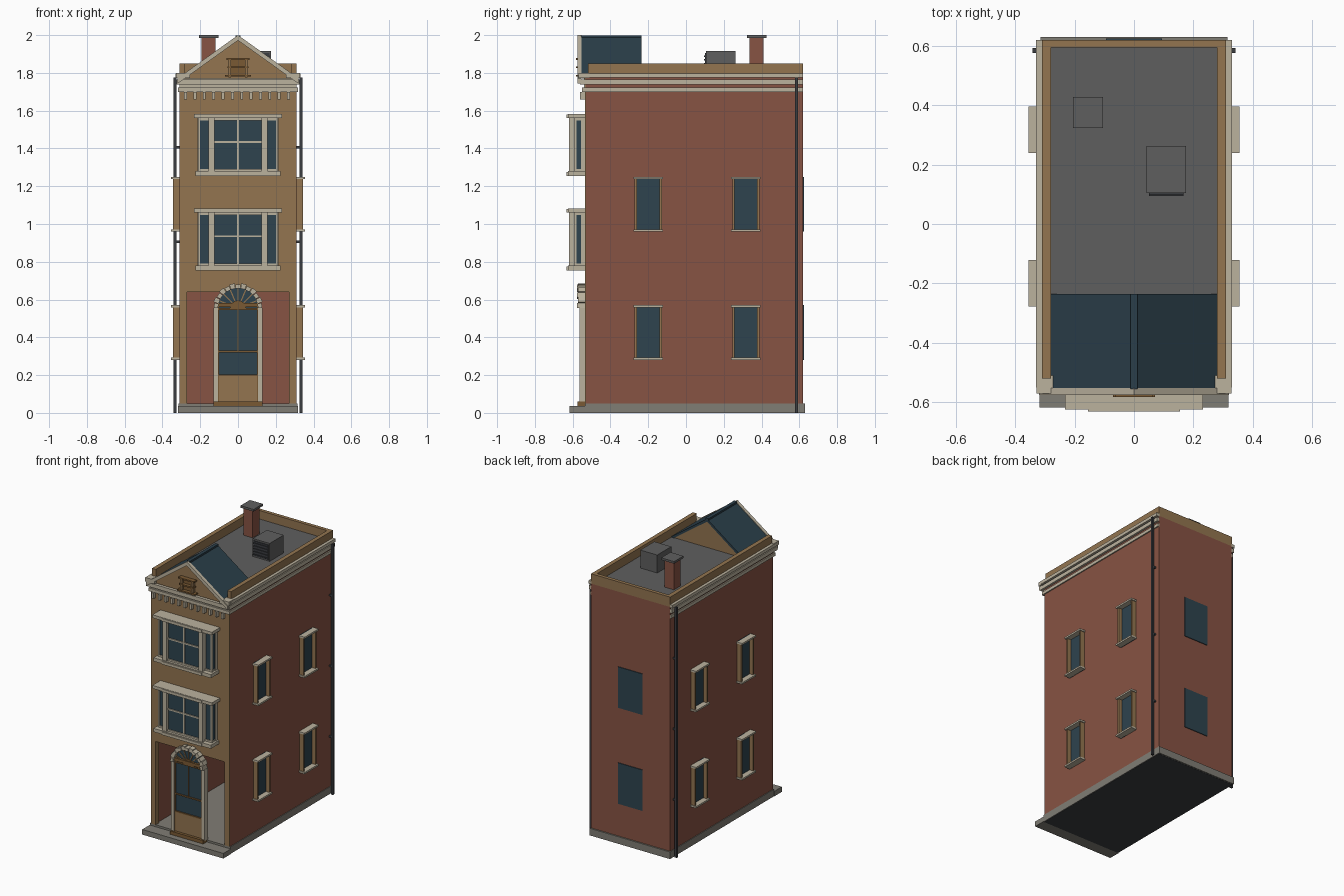
import bpy, bmesh, math
from mathutils import Matrix, Vector

cube = bpy.data.objects.get("Cube")
if cube:
    bpy.data.objects.remove(cube, do_unlink=True)


def material(name, red, green, blue):
    linear = [((c / 255 + .055) / 1.055) ** 2.4 for c in (red, green, blue)] + [1]
    mat = bpy.data.materials.new(name)
    mat.use_nodes = True
    mat.diffuse_color = linear
    shader = mat.node_tree.nodes["Principled BSDF"]
    shader.inputs["Base Color"].default_value = linear
    shader.inputs["Roughness"].default_value = .9
    return mat


brick = material("brick_red", 135, 83, 67)
tan = material("tan_stone", 147, 117, 80)
trim = material("pale_trim", 187, 178, 158)
glass = material("dark_blue_glass", 46, 67, 78)
slate = material("blue_slate", 43, 63, 74)
roofing = material("roof_grey", 95, 95, 95)
plinth = material("plinth_grey", 128, 125, 117)
iron = material("dark_iron", 58, 60, 64)
wood = material("brown_wood", 122, 90, 52)


def finish(name, bm, mat):
    bmesh.ops.recalc_face_normals(bm, faces=bm.faces)
    mesh = bpy.data.meshes.new(name)
    bm.to_mesh(mesh)
    bm.free()
    mesh.materials.append(mat)
    obj = bpy.data.objects.new(name, mesh)
    bpy.context.collection.objects.link(obj)
    return obj


def box(name, mat, x, y, z):
    """Box spanning the given ranges; a single x means a half width."""
    x = x if isinstance(x, tuple) else (-x, x)
    bm = bmesh.new()
    size = [b - a for a, b in (x, y, z)]
    middle = [(a + b) / 2 for a, b in (x, y, z)]
    bmesh.ops.create_cube(bm, size=1, matrix=Matrix.Translation(middle) @ Matrix.Diagonal((*size, 1)))
    return finish(name, bm, mat)


def pair(name, mat, x, y, z):
    """Two boxes mirrored across the centre plane."""
    box("left_" + name, mat, x, y, z)
    box("right_" + name, mat, (-x[1], -x[0]), y, z)


def prism(name, mat, profile, y):
    """Extrude an x-z outline between two depths."""
    bm = bmesh.new()
    face = bm.faces.new([bm.verts.new((px, y[0], pz)) for px, pz in profile])
    result = bmesh.ops.extrude_face_region(bm, geom=[face])
    verts = [v for v in result["geom"] if isinstance(v, bmesh.types.BMVert)]
    bmesh.ops.translate(bm, verts=verts, vec=(0, y[1] - y[0], 0))
    return finish(name, bm, mat)


# Main dimensions
HALF, INNER = .31, .28
FRONT, BACK = -.535, .62
EAVES, PARAPET = 1.78, 1.85
FLOOR = .05

# Base and hollow shell
box("plinth", plinth, HALF + .005, (FRONT, BACK + .01), (0, FLOOR))
box("plinth_underside", iron, HALF, (FRONT, BACK), (-.001, .002))
box("front_step", plinth, HALF + .008, (-.618, FRONT), (0, .036))
pair("side_wall", brick, (INNER, HALF), (FRONT + .005, BACK), (FLOOR, EAVES))
box("back_wall", brick, INNER, (BACK - .03, BACK), (FLOOR, EAVES))
box("front_wall", tan, HALF - .002, (FRONT, FRONT + .035), (.64, EAVES))
pair("front_pier", tan, (.27, HALF - .002), (FRONT, FRONT + .035), (FLOOR, .64))
box("roof_deck", roofing, INNER, (FRONT + .03, BACK - .02), (1.76, 1.79))
pair("parapet", tan, (INNER, HALF), (-.52, BACK), (EAVES, PARAPET))
box("back_parapet", tan, INNER, (BACK - .025, BACK), (EAVES, PARAPET))

# Cornice bands
for level, (low, high, out) in enumerate([(1.7, 1.722, .318), (1.738, 1.765, .325), (1.775, 1.797, .33)]):
    pair(f"cornice_band_{level}", trim, (HALF - .005, out), (-.55, BACK), (low, high))
    if level < 2:
        box(f"front_cornice_{level}", trim, out, (-.55 - level * .012, FRONT + .01), (low, high))
box("cornice_frieze", trim, HALF, (FRONT - .006, FRONT), (1.7, 1.77))
pair("cornice_return", trim, (.255, .328), (-.57, -.51), (1.772, 1.8))
for i in range(12):
    x = -.285 + i * .0495
    box(f"dentil_{i}", trim, (x, x + .015), (-.56, FRONT), (1.66, 1.7))

# Gable, its roof and raking trim
SLOPE = .715


def rake(name, mat, top, thick, reach, y):
    for side, sign in (("left", 1), ("right", -1)):
        low = top - reach * SLOPE
        outline = [(0, top), (sign * reach, low), (sign * reach, low - thick), (0, top - thick)]
        prism(f"{side}_{name}", mat, outline, y)


prism("gable_infill", tan, [(0, 1.975), (.285, 1.77), (-.285, 1.77)], (-.55, -.24))
rake("gable_roof", slate, 1.995, .02, INNER, (-.556, -.235))
rake("raking_trim", trim, 2, .028, .32, (-.575, -.552))
box("ridge_cap", slate, .012, (-.556, -.235), (1.985, 1.999))

# Gable louvre
box("louvre_panel", wood, .042, (-.558, -.54), (1.78, 1.87))
pair("louvre_post", tan, (.036, .05), (-.575, -.54), (1.775, 1.875))
for i, (reach, z) in enumerate([(.07, 1.78), (.055, 1.825), (.062, 1.868)]):
    box(f"louvre_rail_{i}", wood, reach, (-.582, -.54), (z, z + .01))

# Bay windows on the two upper floors
for floor, z in (("middle", .755), ("upper", 1.255)):
    sill, head, rail = z + .025, z + .305, z + .18
    box(f"{floor}_bay_sill", trim, .225, (-.625, FRONT), (z, sill))
    box(f"{floor}_bay_lintel", trim, .233, (-.625, FRONT), (head, head + .022))
    for part, edge in (("sill", z), ("lintel", head)):
        box(f"{floor}_bay_{part}_front", trim, .155, (-.632, -.62), (edge, edge + .02))
    box(f"{floor}_bay_side_glass", glass, .207, (-.585, FRONT), (sill, head))
    box(f"{floor}_bay_centre_glass", glass, .13, (-.6, -.58), (sill, head))
    pair(f"{floor}_bay_post", trim, (.125, .157), (-.62, -.575), (sill, head))
    pair(f"{floor}_bay_back_post", trim, (.195, .214), (-.555, FRONT), (sill, head))
    pair(f"{floor}_bay_corner", trim, (.2, .212), (-.592, -.58), (sill, head))
    for part, edge in (("bottom", sill), ("top", head - .012)):
        box(f"{floor}_bay_{part}_rail", trim, .21, (-.592, FRONT), (edge, edge + .012))
        box(f"{floor}_bay_{part}_sash", trim, .13, (-.608, -.59), (edge, edge + .012))
    box(f"{floor}_bay_mullion", trim, .004, (-.607, -.59), (sill, head))
    box(f"{floor}_bay_crossbar", trim, .13, (-.607, -.59), (rail - .005, rail + .005))

# Side and back windows
for floor, low, high in (("lower", .28, .57), ("upper", .96, 1.25)):
    for place, y in (("front", -.2), ("rear", .317)):
        name = f"{floor}_{place}_window"
        pair(name + "_glass", glass, (HALF - .01, HALF + .006), (y - .065, y + .065), (low, high))
        for edge in (low, high - .012):
            pair(f"{name}_ledge", trim, (HALF, .355), (y - .078, y + .078), (edge, edge + .012))
        for jamb in (y - .072, y + .06):
            pair(f"{name}_jamb", tan, (HALF, .343), (jamb, jamb + .012), (low + .012, high - .012))
    box(f"{floor}_back_window", glass, .095, (BACK - .01, BACK + .005), (low, high))

# Door
box("door_threshold", wood, .13, (-.575, -.53), (.035, .06))
box("door_panel", tan, .108, (-.555, -.525), (.06, .2))
box("door_glass", glass, .108, (-.55, -.53), (.2, .56))
for z in (.195, .32, .545):
    box("door_rail", wood, .106, (-.558, -.53), (z, z + .009))
box("door_mullion", wood, .003, (-.556, -.53), (.325, .55))
pair("door_stile", wood, (.1, .11), (-.558, -.525), (.06, .56))
pair("door_surround", trim, (.107, .13), (-.563, -.52), (FLOOR, .555))
box("door_transom", wood, .11, (-.565, -.525), (.56, .582))

# Fanlight and stone arch
ARCH_Z, INSIDE, OUTSIDE, BLOCKS = .553, .106, .134, 13


def polar(radius, angle):
    return radius * math.cos(angle), ARCH_Z + radius * math.sin(angle)


fan = [polar(INSIDE + .005, math.pi * i / 16) for i in range(17)]
prism("fanlight", glass, fan, (-.55, -.53))
hub = [polar(.042, math.pi * i / 8) for i in range(9)]
prism("fanlight_hub", wood, hub, (-.558, -.54))
for i in range(1, 8):
    a = math.pi * i / 8
    spoke = [polar(.03, a - .1), polar(INSIDE, a - .03), polar(INSIDE, a + .03), polar(.03, a + .1)]
    prism(f"fanlight_spoke_{i}", tan, spoke, (-.556, -.54))
for i in range(BLOCKS):
    a, b = (math.pi * (i + t) / BLOCKS for t in (.04, .96))
    out = OUTSIDE if i % 2 else OUTSIDE - .006
    block = [polar(INSIDE, a), polar(out, a), polar(out, b), polar(INSIDE, b)]
    prism(f"arch_block_{i}", trim, block, (-.577 if i % 2 == 0 else -.572, -.525))

# Chimney, roof vent and drainpipes
box("chimney", brick, (-.192, -.12), (.335, .41), (1.78, 1.985))
box("chimney_cap", roofing, (-.206, -.104), (.323, .427), (1.985, 2))
box("roof_vent", roofing, (.042, .175), (.105, .262), (1.78, 1.917))
box("roof_vent_grille", iron, (.05, .167), (.1, .11), (1.8, 1.905))
for i in range(5):
    z = 1.805 + i * .02
    box(f"vent_slat_{i}", iron, (.05, .167), (.095, .105), (z, z + .008))
pair("drainpipe", iron, (.326, .341), (.576, .592), (0, 1.775))
for z in (.4, .9, 1.4):
    pair("pipe_bracket", iron, (HALF, .33), (.578, .59), (z, z + .012))
